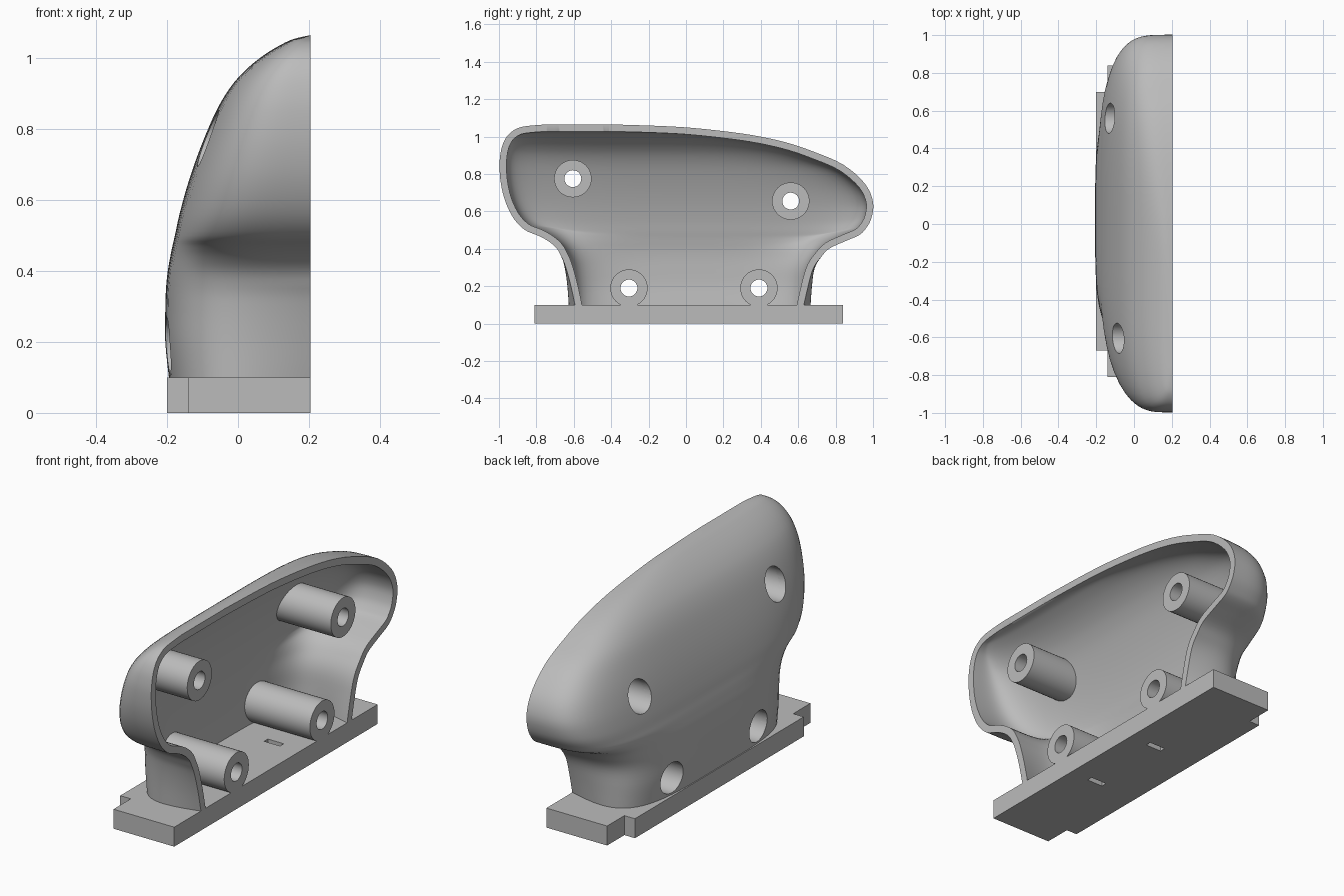
import bpy, bmesh, math
from mathutils import Vector

cube = bpy.data.objects.get("Cube")
if cube:
    bpy.data.objects.remove(cube, do_unlink=True)

grey = bpy.data.materials.new("plain_grey")
grey.use_nodes = True
grey.diffuse_color = (0.5, 0.5, 0.5, 1)
grey.node_tree.nodes["Principled BSDF"].inputs["Base Color"].default_value = (0.5, 0.5, 0.5, 1)

OPEN_X = 0.205   # plane of the open side
BASE_Z = 0.1     # top of the base plate
WALL = 0.037
COLS, SUB, POWER = 56, 4, 4.2

# Shell levels: height, lowest y, highest y, depth
LEVELS = [
    (0.10, -0.65, 0.69, 0.40), (0.20, -0.65, 0.69, 0.41), (0.29, -0.655, 0.695, 0.41),
    (0.35, -0.665, 0.72, 0.408), (0.40, -0.69, 0.765, 0.403), (0.44, -0.735, 0.85, 0.396),
    (0.47, -0.79, 0.92, 0.39), (0.50, -0.86, 0.955, 0.383), (0.56, -0.92, 0.99, 0.37),
    (0.65, -0.965, 1.0, 0.345), (0.75, -0.99, 0.955, 0.31), (0.85, -0.997, 0.84, 0.267),
    (0.92, -0.99, 0.68, 0.225), (0.97, -0.975, 0.53, 0.18), (1.01, -0.95, 0.34, 0.13),
    (1.04, -0.91, 0.1, 0.08), (1.055, -0.86, -0.1, 0.045), (1.065, -0.75, -0.4, 0.0),
]


def smooth_levels():
    """Catmull-Rom resampling of the levels."""
    pts = [Vector(p) for p in LEVELS]
    rows = []
    for i in range(len(pts) - 1):
        a, b, c, d = pts[max(i - 1, 0)], pts[i], pts[i + 1], pts[min(i + 2, len(pts) - 1)]
        for k in range(SUB):
            t = k / SUB
            rows.append(b + (c - a) * (t / 2) + (a * 2 - b * 5 + c * 4 - d) * (t * t / 2)
                        + (b * 3 - a - c * 3 + d) * (t ** 3 / 2))
    return rows + [pts[-1]]


ROWS = smooth_levels()


def surface_x(y, z):
    """Outer shell x at a given y and z."""
    for a, b in zip(ROWS, ROWS[1:]):
        if z <= b[0]:
            break
    f = max(0, (z - a[0]) / (b[0] - a[0]))
    _, lo, hi, depth = a.lerp(b, f)
    t = min(1, abs(2 * y - lo - hi) / (hi - lo))
    return OPEN_X - depth * (1 - t ** POWER) ** (1 / POWER)


def finish(bm, name, smooth=True):
    bmesh.ops.recalc_face_normals(bm, faces=bm.faces)
    mesh = bpy.data.meshes.new(name)
    bm.to_mesh(mesh)
    bm.free()
    mesh.materials.append(grey)
    obj = bpy.data.objects.new(name, mesh)
    bpy.context.collection.objects.link(obj)
    if smooth:
        shade(obj)
    return obj


def shade(obj):
    bpy.ops.object.select_all(action='DESELECT')
    obj.select_set(True)
    bpy.context.view_layer.objects.active = obj
    bpy.ops.object.shade_smooth_by_angle(angle=math.radians(35))


def cut(obj, cutters):
    """Subtract cutters, bake the result and remove them."""
    for c in cutters:
        c.hide_render = True
        m = obj.modifiers.new("cut", 'BOOLEAN')
        m.operation, m.solver, m.object = 'DIFFERENCE', 'EXACT', c
    bpy.context.view_layer.update()
    graph = bpy.context.evaluated_depsgraph_get()
    baked = bpy.data.meshes.new_from_object(obj.evaluated_get(graph))
    obj.modifiers.clear()
    obj.data = baked
    for c in cutters:
        bpy.data.objects.remove(c, do_unlink=True)


def make_shell():
    bm = bmesh.new()
    outer = []
    for z, lo, hi, depth in ROWS:
        row = []
        for j in range(COLS + 1):
            a = math.pi * (j / COLS - 0.5)
            c, s = max(0, math.cos(a)), math.sin(a)
            if j in (0, COLS):
                c = 0
            r = (c ** POWER + abs(s) ** POWER) ** (-1 / POWER)
            x = OPEN_X - depth * c * r
            # the neck narrows towards the open side
            fade = max(0, (0.36 - z) / 0.26) * max(0, (x + 0.2) / 0.4) ** 2
            y = ((lo + hi) / 2 + (hi - lo) / 2 * s * r) * (1 - 0.085 * fade)
            row.append(bm.verts.new((x, y, z)))
        outer.append(row)

    def skin(grid):
        for a, b in zip(grid, grid[1:]):
            for j in range(COLS):
                bm.faces.new((a[j], a[j + 1], b[j + 1], b[j]))

    skin(outer)
    bm.normal_update()
    flip = -1 if outer[8][COLS // 2].normal.x > 0 else 1
    # inner skin, offset along the normals
    inner = []
    for i, row in enumerate(outer):
        new = []
        for j, v in enumerate(row):
            n = v.normal * flip
            rim = j in (0, COLS) or i == len(outer) - 1
            if rim:
                n.x = 0
            if i == 0:
                n.z = 0
            p = v.co - n.normalized() * WALL
            p.x = OPEN_X if rim else min(p.x, OPEN_X - 0.0005)
            new.append(bm.verts.new(p))
        inner.append(new)
    skin(inner)
    # rim and foot
    loop_o = [r[0] for r in outer] + outer[-1][1:-1] + [r[-1] for r in outer[::-1]] + outer[0][-2:0:-1]
    loop_i = [r[0] for r in inner] + inner[-1][1:-1] + [r[-1] for r in inner[::-1]] + inner[0][-2:0:-1]
    for k in range(len(loop_o)):
        q = (k + 1) % len(loop_o)
        bm.faces.new((loop_o[k], loop_o[q], loop_i[q], loop_i[k]))
    return finish(bm, "shell", False)


def make_post(name, y, z):
    """Screw post: bored from behind, small hole in front."""
    bm = bmesh.new()
    seg = 40
    rings = []
    for radius, x in ((0.045, 0.14), (0.045, OPEN_X), (0.1, OPEN_X), (0.1, None), (0.08, None), (0.08, 0.14)):
        ring = []
        for k in range(seg):
            a = 2 * math.pi * k / seg
            py, pz = y + radius * math.cos(a), z + radius * math.sin(a)
            px = surface_x(py, pz) + 0.015 if x is None else x
            ring.append(bm.verts.new((px, py, pz)))
        rings.append(ring)
    for a, b in zip(rings, rings[1:] + rings[:1]):
        for k in range(seg):
            q = (k + 1) % seg
            bm.faces.new((a[k], a[q], b[q], b[k]))
    return finish(bm, name)


def make_bore(y, z):
    bpy.ops.mesh.primitive_cylinder_add(vertices=40, radius=0.08, depth=0.55,
                                        location=(-0.125, y, z), rotation=(0, math.pi / 2, 0))
    return bpy.context.object


def make_slot(y):
    bpy.ops.mesh.primitive_cube_add(size=1, location=(0.05, y, 0.05))
    bpy.context.object.scale = (0.09, 0.03, 0.3)
    return bpy.context.object


# Base plate with stepped back edge and two slots
bm = bmesh.new()
outline = [(OPEN_X, -0.81), (OPEN_X, 0.84), (-0.14, 0.84), (-0.14, 0.70),
           (-0.2, 0.70), (-0.2, -0.67), (-0.14, -0.67), (-0.14, -0.81)]
face = bm.faces.new([bm.verts.new((x, y, 0)) for x, y in outline])
top = bmesh.ops.extrude_face_region(bm, geom=[face])
bmesh.ops.translate(bm, vec=(0, 0, BASE_Z), verts=[g for g in top["geom"] if isinstance(g, bmesh.types.BMVert)])
plate = finish(bm, "base_plate", False)
cut(plate, [make_slot(-0.22), make_slot(0.22)])

# Shell with its four screw posts
posts = {"upper_front_post": (-0.605, 0.775), "upper_back_post": (0.56, 0.655),
         "lower_front_post": (-0.305, 0.19), "lower_back_post": (0.39, 0.19)}
shell = make_shell()
cut(shell, [make_bore(y, z) for y, z in posts.values()])
shade(shell)
for name, (y, z) in posts.items():
    make_post(name, y, z)
